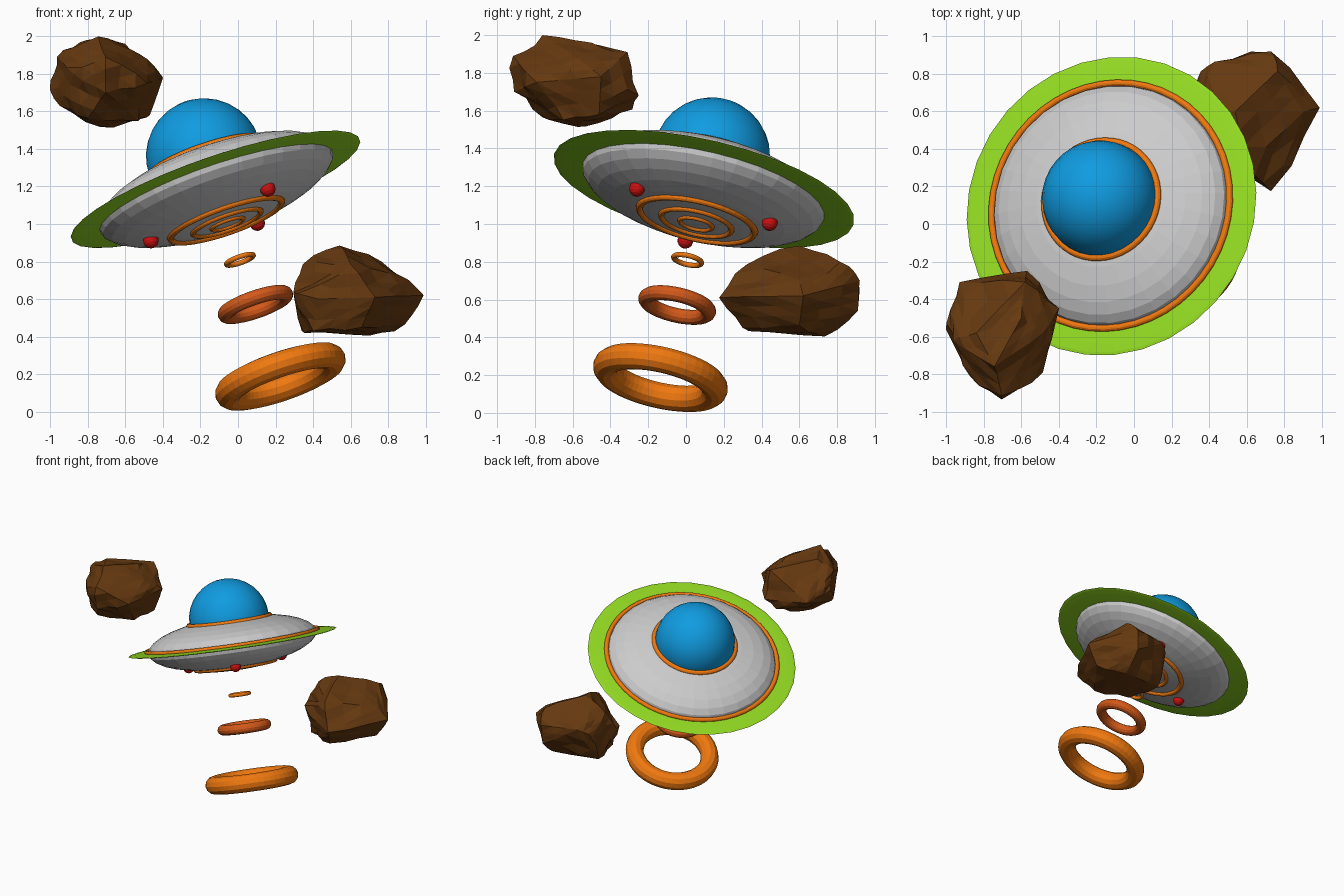
import bpy, bmesh, math
from mathutils import Vector, Matrix, noise

if "Cube" in bpy.data.objects:
    bpy.data.objects.remove(bpy.data.objects["Cube"])

# Tilted frame shared by the saucer and the rings: local z is the saucer axis
AXIS = Vector((-0.32, 0.213, 0.923)).normalized()
side = Vector((0.538, -0.759, 0.361))
side = (side - AXIS * side.dot(AXIS)).normalized()
FRAME = Matrix.Translation((-0.12, 0.095, 1.185)) @ \
    Matrix((side, AXIS.cross(side), AXIS)).transposed().to_4x4()


def material(name, rgb):
    m = bpy.data.materials.new(name)
    m.diffuse_color = (*rgb, 1)
    m.use_nodes = True
    m.node_tree.nodes["Principled BSDF"].inputs["Base Color"].default_value = m.diffuse_color
    return m


LIME = material("lime", (0.29, 0.70, 0.016))
ORANGE = material("orange", (0.87, 0.19, 0.005))
RUST = material("rust", (0.65, 0.10, 0.01))
BLUE = material("blue", (0.005, 0.33, 0.75))
RED = material("red", (0.60, 0.005, 0.005))
BROWN = material("brown", (0.13, 0.04, 0.005))


def finish(ob, name, mat, smooth=False):
    ob.name = name
    if mat:
        ob.data.materials.append(mat)
    if smooth:
        bpy.ops.object.shade_smooth()
    return ob


def ball(name, loc, size, mat, smooth=False, segs=32, rings=16):
    bpy.ops.mesh.primitive_uv_sphere_add(segments=segs, ring_count=rings, radius=1)
    ob = bpy.context.object
    ob.matrix_world = FRAME @ Matrix.Translation(loc) @ Matrix.Diagonal((*size, 1))
    return finish(ob, name, mat, smooth)


def ring(name, height, major, minor, mat):
    bpy.ops.mesh.primitive_torus_add(major_radius=major, minor_radius=minor,
                                     major_segments=48, minor_segments=12)
    ob = bpy.context.object
    ob.matrix_world = FRAME @ Matrix.Translation((0, 0, height))
    return finish(ob, name, mat)


# Saucer: flattened hull, thin brim, glass dome
ball("saucer_hull", (0, 0, 0), (0.66, 0.66, 0.20), None)
ball("saucer_brim", (0, 0, 0), (0.815, 0.815, 0.02), LIME)
ball("dome", (0, 0, 0.19), (0.31, 0.31, 0.31), BLUE, smooth=True)

# Trim rings on the hull
ring("brim_trim", 0.014, 0.67, 0.018, ORANGE)
ring("dome_trim", 0.172, 0.317, 0.02, ORANGE)
for i, (height, major) in enumerate([(-0.175, 0.312), (-0.19, 0.19), (-0.198, 0.088)]):
    ring(f"belly_ring_{i + 1}", height, major, 0.019 - 0.003 * i, ORANGE)

# Three lamps under the hull
for i in range(3):
    a = math.tau * i / 3
    ball(f"belly_lamp_{i + 1}", (0.42 * math.cos(a), 0.42 * math.sin(a), -0.163),
         (0.042, 0.042, 0.042), RED, segs=16, rings=8)

# Beam rings floating below
ring("beam_ring_small", -0.407, 0.075, 0.014, ORANGE)
ring("beam_ring_middle", -0.665, 0.170, 0.040, RUST)
ring("beam_ring_large", -1.081, 0.294, 0.070, ORANGE)


# Rocks: hull of a few corner points, subdivided and roughened
def rock(name, corners):
    bm = bmesh.new()
    for p in corners:
        bm.verts.new(p)
    res = bmesh.ops.convex_hull(bm, input=bm.verts[:])
    bmesh.ops.delete(bm, geom=[v for v in bm.verts if not v.link_faces], context='VERTS')
    fixed = {tuple(v.co) for v in bm.verts}
    bmesh.ops.subdivide_edges(bm, edges=bm.edges[:], cuts=2, use_grid_fill=True)
    bm.normal_update()
    for v in bm.verts:
        if tuple(v.co) not in fixed:
            v.co += v.normal * (noise.noise(v.co * 9) * 0.035 + 0.004)
    bmesh.ops.recalc_face_normals(bm, faces=bm.faces[:])
    me = bpy.data.meshes.new(name)
    bm.to_mesh(me)
    bm.free()
    ob = bpy.data.objects.new(name, me)
    bpy.context.collection.objects.link(ob)
    finish(ob, name, BROWN)


rock("upper_rock", [
    (-.745, -.76, 2.0), (-.60, -.50, 1.96), (-.84, -.58, 1.97), (-.735, -.53, 1.517),
    (-.80, -.76, 1.565), (-.53, -.65, 1.55), (-.57, -.25, 1.68), (-.58, -.31, 1.91),
    (-.93, -.31, 1.72), (-1.0, -.53, 1.765), (-.965, -.62, 1.89), (-.95, -.62, 1.63),
    (-.875, -.81, 1.80), (-.705, -.915, 1.89), (-.705, -.91, 1.70), (-.485, -.79, 1.75),
    (-.40, -.45, 1.78), (-.485, -.58, 1.88), (-.47, -.46, 1.58), (-.70, -.33, 1.60)])
rock("lower_rock", [
    (.54, .60, .885), (.345, .60, .785), (.60, .32, .785), (.765, .815, .80),
    (.905, .60, .705), (.99, .62, .62), (.89, .60, .465), (.70, .735, .405),
    (.40, .42, .43), (.34, .70, .43), (.295, .52, .635), (.34, .77, .66),
    (.43, .865, .72), (.73, .92, .70), (.72, .91, .54), (.81, .33, .62),
    (.73, .175, .61), (.43, .36, .60), (.66, .30, .45)])
